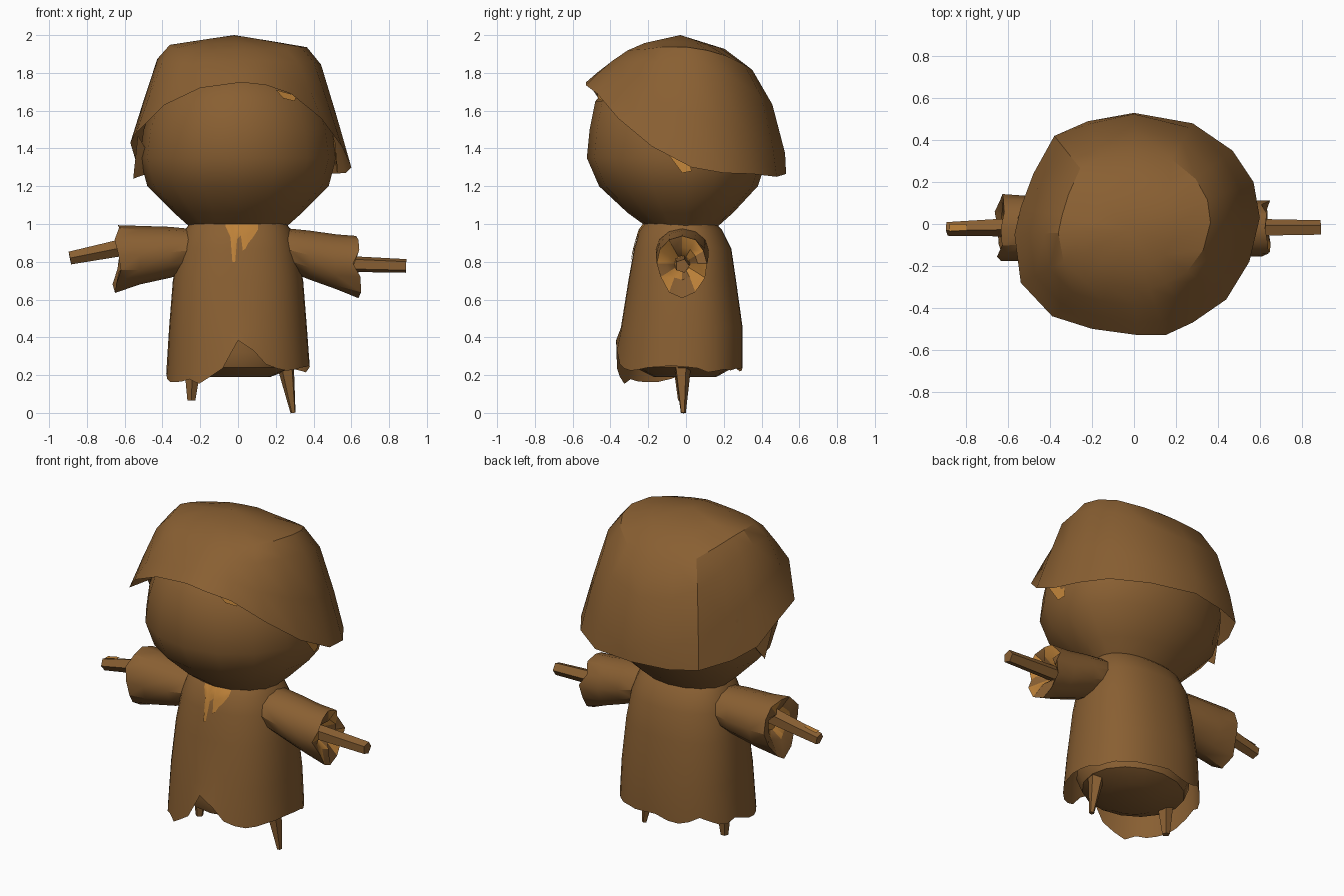
import bpy, bmesh, math, random
from math import sin, cos, pi, radians
from mathutils import Vector

if "Cube" in bpy.data.objects:
    bpy.data.objects.remove(bpy.data.objects["Cube"])

random.seed(4)


def material(name, rgb):
    m = bpy.data.materials.new(name)
    m.diffuse_color = (*rgb, 1)
    m.use_nodes = True
    m.node_tree.nodes["Principled BSDF"].inputs["Base Color"].default_value = m.diffuse_color
    return m


BROWN = material("brown cloth", (0.25, 0.115, 0.032))
ORANGE = material("orange stain", (0.51, 0.22, 0.04))


def make(name, verts, faces, angle=32, mats=(BROWN, ORANGE), rule=None):
    me = bpy.data.meshes.new(name)
    me.from_pydata([tuple(v) for v in verts], [], faces)
    bm = bmesh.new()
    bm.from_mesh(me)
    bmesh.ops.recalc_face_normals(bm, faces=bm.faces)
    bm.to_mesh(me)
    bm.free()
    ob = bpy.data.objects.new(name, me)
    bpy.context.collection.objects.link(ob)
    for m in mats:
        me.materials.append(m)
    if rule:
        for p in me.polygons:
            p.material_index = rule(p)
    bpy.ops.object.select_all(action='DESELECT')
    ob.select_set(True)
    bpy.context.view_layer.objects.active = ob
    bpy.ops.object.shade_smooth_by_angle(angle=radians(angle))
    return ob


def loft(name, rings, caps=(True, True), **kw):
    n = len(rings[0])
    verts = [v for r in rings for v in r]
    faces = [(k * n + i, k * n + (i + 1) % n, (k + 1) * n + (i + 1) % n, (k + 1) * n + i)
             for k in range(len(rings) - 1) for i in range(n)]
    if caps[0]:
        faces.append(tuple(range(n))[::-1])
    if caps[1]:
        faces.append(tuple(range((len(rings) - 1) * n, len(rings) * n)))
    return make(name, verts, faces, **kw)


def oval(z, rx, yf, yb, n=16, p=1.0):
    """Ring starting at the front; separate front and back depths."""
    pts = []
    for i in range(n):
        a = 2 * pi * i / n
        s, c = sin(a), cos(a)
        x = rx * math.copysign(abs(s) ** p, s)
        y = (yf if c > 0 else -yb) * math.copysign(abs(c) ** p, c)
        pts.append(Vector((x, y, z)))
    return pts


def interp(table, a):
    for (a0, v0), (a1, v1) in zip(table, table[1:]):
        if a0 <= a <= a1:
            return v0 + (v1 - v0) * (a - a0) / (a1 - a0)


# Head
loft("head", [oval(*r) for r in [
    (0.98, .25, -.20, .16), (1.06, .34, -.31, .25), (1.2, .48, -.46, .38),
    (1.35, .52, -.525, .43), (1.5, .50, -.51, .44), (1.65, .45, -.48, .40),
    (1.77, .33, -.37, .30), (1.86, .14, -.15, .14)]])

# Hood: apex to an uneven rim, cone-like in front and round behind
rim = [(.02, -.53, 1.75), (.15, -.53, 1.735), (.28, -.47, 1.69), (.44, -.36, 1.56),
       (.55, -.18, 1.41), (.60, .03, 1.30), (.57, .2, 1.27), (.47, .35, 1.265),
       (.28, .48, 1.25), (0, .53, 1.265), (-.22, .49, 1.26), (-.38, .42, 1.27),
       (-.48, .24, 1.29), (-.54, .08, 1.33), (-.57, -.05, 1.43), (-.54, -.28, 1.48),
       (-.39, -.44, 1.63), (-.2, -.50, 1.72)]
front = [(.38, .17), (.55, .33), (.72, .55), (.87, .78), (1, 1)]
side = [(.35, .05), (.62, .09), (.74, .22), (.87, .6), (1, 1)]
back = [(.42, .10), (.68, .25), (.87, .5), (.99, .85), (1, 1)]
apex = Vector((-.02, -.03, 2.0))
rings = []
for k in range(5):
    ring = []
    for p in rim:
        d = Vector(p) - apex
        c = -d.y / math.hypot(d.x, d.y)
        w = c * c
        end = front if c > 0 else back
        r, h = [end[k][j] * w + side[k][j] * (1 - w) for j in (0, 1)]
        ring.append(apex + Vector((d.x * r, d.y * r, d.z * h)))
    rings.append(ring)
n = len(rim)
verts = [apex] + [v for r in rings for v in r]
faces = [(0, 1 + i, 1 + (i + 1) % n) for i in range(n)]
faces += [(1 + k * n + i, 1 + k * n + (i + 1) % n, 1 + (k + 1) * n + (i + 1) % n, 1 + (k + 1) * n + i)
          for k in range(4) for i in range(n)]
make("hood", verts, faces, angle=28)

# Torn cloth hanging from the left of the hood, stained lining on the right
make("hood_tatter", [(-.53, -.12, 1.47), (-.51, .12, 1.38), (-.555, .03, 1.24), (-.47, .0, 1.27), (-.49, -.1, 1.4)],
     [(0, 1, 2), (0, 2, 4), (4, 2, 3), (1, 3, 2)])
make("hood_lining", [(.50, -.13, 1.47), (.515, -.14, 1.43), (.53, -.02, 1.27), (.52, .03, 1.28), (.51, .0, 1.4)],
     [(0, 1, 2, 3, 4)], mats=(ORANGE,))
make("brow_stain", [(.20, -.475, 1.71), (.24, -.465, 1.665), (.30, -.44, 1.65), (.31, -.43, 1.68)],
     [(0, 1, 2, 3)], mats=(ORANGE,))

# Coat with ragged hem and a front slit
N = 36
hem = [(0, .39), (10, .34), (20, .26), (35, .235), (60, .23), (90, .25), (110, .22), (130, .24),
       (155, .22), (180, .24), (205, .22), (220, .26), (240, .21), (260, .23), (280, .18),
       (300, .165), (315, .18), (330, .145), (340, .19), (350, .24), (360, .39)]
coat_rows = [(1.01, .25, -.215, .15), (.97, .28, -.245, .19), (.87, .315, -.275, .24),
             (.7, .345, -.305, .265), (.45, .365, -.345, .30)]
rings = [oval(*r, n=N, p=.88) for r in coat_rows]
last = oval(0, .38, -.37, .30, n=N, p=.88)
for i, v in enumerate(last):
    v.z = interp(hem, 360 * i / N) + random.uniform(-.012, .012)
loft("coat", rings + [last], caps=(True, False))

# Body under the coat
loft("body", [oval(*r) for r in [(.6, .30, -.26, .24), (.32, .335, -.30, .265),
                                 (.24, .30, -.27, .25), (.19, .17, -.17, .16)]])


# Stain running down the chest, following the coat surface
def chest(x, z):
    rows = coat_rows[::-1]
    rx = interp([(r[0], r[1]) for r in rows], z)
    yf = interp([(r[0], r[2]) for r in rows], z)
    return (x, yf * (1 - (abs(x) / rx) ** (2 / .88)) ** .44 - .006, z)


drips = [(-.065, .985), (-.04, .93), (-.03, .80), (-.015, .80), (-.005, .92), (.015, .94),
         (.025, .86), (.04, .87), (.055, .90), (.08, .93), (.105, .97)]
verts, faces = [], []
for x, low in drips:
    verts += [chest(x, 1.0 + (low - 1.0) * t / 4) for t in range(5)]
for i in range(len(drips) - 1):
    for t in range(4):
        a = i * 5 + t
        faces.append((a, a + 1, a + 6, a + 5))
make("chest_stain", verts, faces, mats=(ORANGE,))


# Sleeves with torn cuffs, and stick hands
def tube(x, zc, rz, ry, m=12, ragged=0.0, yc=-.02, drop=0.0):
    pts = []
    for i in range(m):
        a = 2 * pi * i / m
        k = 1 + random.uniform(-1, 1) * ragged * 2
        low = drop * max(0, -sin(a)) ** 4
        pts.append(Vector((x + random.uniform(-1, 1) * ragged, yc + ry * k * cos(a), zc + rz * k * sin(a) - low)))
    return pts


sleeves = {
    "right": [(.10, .87, .11, .13), (.28, .86, .115, .14), (.38, .835, .13, .14), (.52, .80, .145, .135)],
    "left": [(-.10, .87, .11, .13), (-.26, .86, .115, .14), (-.36, .85, .135, .15), (-.52, .835, .155, .155)]}
cuffs = {"right": (.63, .79, .14, .135), "left": (-.64, .84, .155, .16)}
for name, rows in sleeves.items():
    x, zc, rz, ry = cuffs[name]
    s = 1 if x > 0 else -1
    rings = [tube(*r) for r in rows]
    rings.append(tube(x, zc, rz, ry, ragged=.025, drop=.045))
    rings.append(tube(x - .02 * s, zc, rz * .6, ry * .6, ragged=.02))
    rings.append(tube(x - .07 * s, zc, rz * .3, ry * .3))
    limit = abs(x) - .045
    loft(name + "_sleeve", rings,
         rule=lambda p: int(abs(p.center.x) > limit - .03 and math.hypot(p.center.y + .02, p.center.z - zc) < .12
                            and p.index % 3 != 0))


def stick(name, a, b, ra, rb, m=5):
    a, b = Vector(a), Vector(b)
    q = (b - a).to_track_quat('Z', 'Y')
    ring = lambda c, r: [c + q @ Vector((r * cos(2 * pi * i / m), r * sin(2 * pi * i / m), 0)) for i in range(m)]
    return loft(name, [ring(a, ra), ring(b, rb)])


stick("right_hand", (.54, -.02, .79), (.89, -.02, .778), .045, .038)
stick("left_hand", (-.54, -.01, .89), (-.89, -.02, .82), .05, .036)
make("hand_stain", [(-.80, -.03, .878), (-.80, .0, .878), (-.88, .0, .862), (-.88, -.035, .862)],
     [(0, 1, 2, 3)], mats=(ORANGE,))

# Peg legs
stick("right_leg", (.25, -.02, .27), (.292, -.015, .0), .05, .014)
stick("left_leg", (-.24, -.02, .27), (-.247, -.02, .065), .05, .022)
